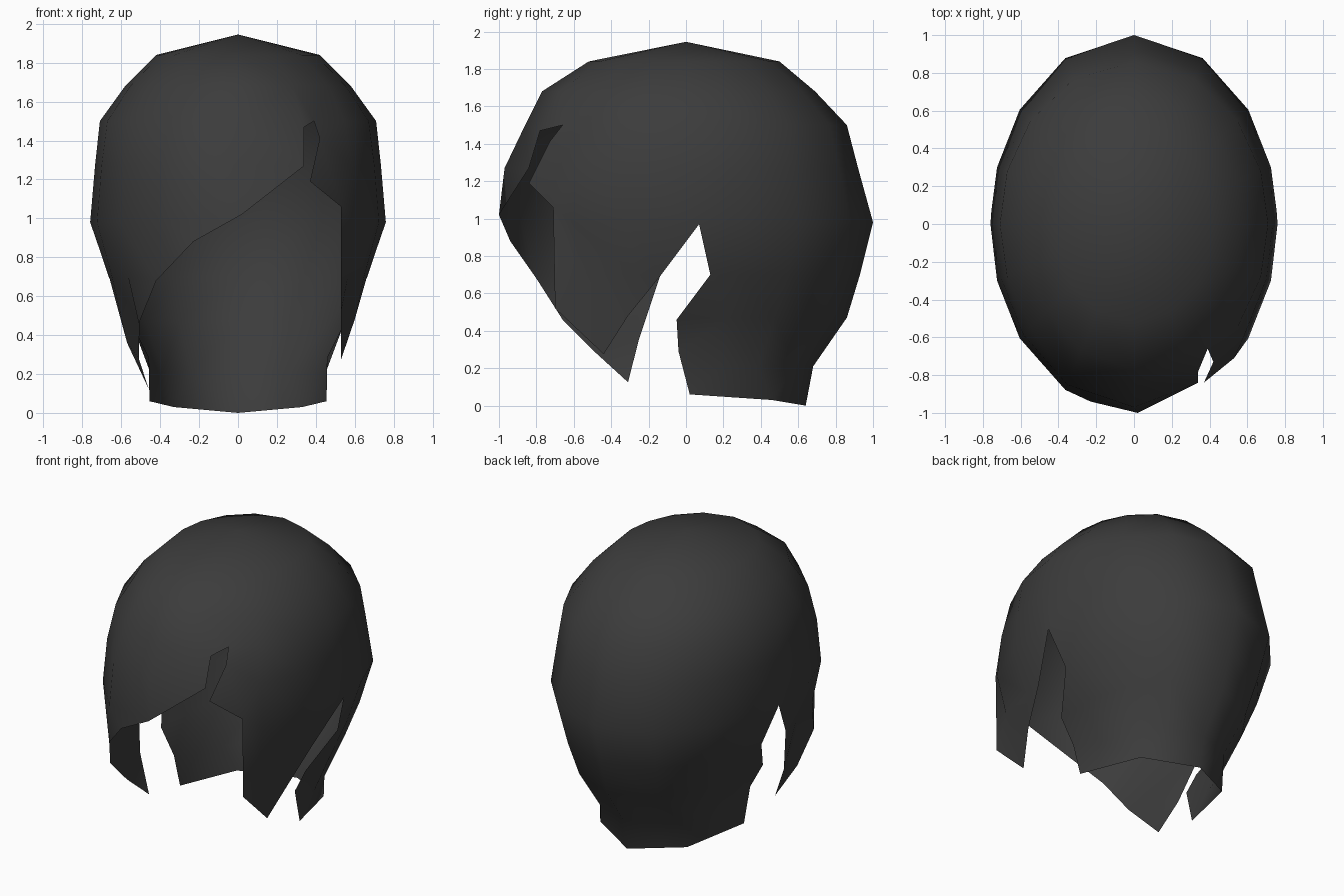
import bpy, bmesh, math
from mathutils import Vector
from mathutils.geometry import delaunay_2d_cdt

if "Cube" in bpy.data.objects:
    bpy.data.objects.remove(bpy.data.objects["Cube"])

# Dark hair colour
mat = bpy.data.materials.new("charcoal hair")
mat.diffuse_color = (0.045, 0.045, 0.045, 1)
mat.use_nodes = True
mat.node_tree.nodes["Principled BSDF"].inputs["Base Color"].default_value = mat.diffuse_color

# Scalp rings: height, half width, reach to the front, reach to the back
RINGS = [(1.84, .42, .52, .50), (1.68, .58, .77, .69), (1.5, .71, .86, .86),
         (1.27, .735, .97, .92), (.98, .76, 1.0, 1.0), (.7, .67, 1.05, .93),
         (.47, .57, 1.1, .86), (.21, .47, .9, .68)]
COLS = 16

# Hem line, from the left nape round the face to the right nape
NAPE = [(.33, .46, .03), (.455, .02, .06), (.46, -.04, .29),
        (.55, -.05, .46), (.665, .13, .7), (.755, .07, .97)]
LEFT_LOCK = [(-.66, -.14, .69), (-.57, -.25, .36), (-.46, -.31, .125), (-.51, -.48, .28)]
FRINGE = [(-.51, -.66, .46), (-.42, -.80, .68), (-.23, -.94, .88), (.02, -1, 1.02),
          (.34, -.84, 1.27), (.34, -.78, 1.47), (.39, -.66, 1.5), (.42, -.73, 1.41),
          (.37, -.84, 1.19), (.53, -.71, 1.06)]
RIGHT_LOCK = [(.53, -.70, .52), (.53, -.44, .275), (.60, -.31, .48), (.66, -.14, .69)]
hem = ([(0, .64, 0)] + [(-x, y, z) for x, y, z in NAPE] + LEFT_LOCK + FRINGE
       + RIGHT_LOCK + NAPE[::-1] + [(0, .64, 0)])


def ring_point(angle, ring):
    """Point on an egg-shaped ring; angle 0 faces the front."""
    z, w, front, back = ring
    s, c = math.sin(angle), math.cos(angle)
    r = 1 / math.hypot(s / w, c / (front if c > 0 else back))
    return Vector((r * s, -r * c, z))


def edge_distance(p, a, b):
    t = max(0, min(1, (p - a).dot(b - a) / max((b - a).length_squared, 1e-9)))
    return (p - a - (b - a) * t).length


# Unroll the outline to (angle, height)
flat, solid = [], []
for i, (x, y, z) in enumerate(hem):
    a = math.atan2(x, -y)
    if i == 0:
        a = -math.pi
    elif i == len(hem) - 1:
        a = math.pi
    flat.append(Vector((a, z)))
    solid.append(Vector((x, y, z)))
hem_flat = list(flat)


def add_ring_point(angle, ring):
    flat.append(Vector((angle, ring[0])))
    solid.append(ring_point(angle, ring))


for ring in RINGS[::-1]:
    add_ring_point(math.pi, ring)
for k in range(COLS - 1, 0, -1):
    add_ring_point(-math.pi + k * math.tau / COLS, RINGS[0])
for ring in RINGS:
    add_ring_point(-math.pi, ring)
n = len(flat)
outline = [(i, (i + 1) % n) for i in range(n)]

# Inner ring points, kept clear of the hem
for ring in RINGS[1:]:
    for k in range(1, COLS):
        a = -math.pi + k * math.tau / COLS
        p = Vector((a, ring[0]))
        if min(edge_distance(p, u, v) for u, v in zip(hem_flat, hem_flat[1:])) > .07:
            add_ring_point(a, ring)

# Triangulate inside the outline and wrap back round the head
_, _, faces, origin, _, _ = delaunay_2d_cdt(flat, outline, [], 1, 1e-5)
bm = bmesh.new()
verts = [bm.verts.new(solid[o[0]]) for o in origin]
for f in faces:
    bm.faces.new([verts[i] for i in f])
bmesh.ops.delete(bm, geom=[v for v in bm.verts if not v.link_faces], context='VERTS')
bmesh.ops.remove_doubles(bm, verts=bm.verts, dist=.002)

# Crown cap
apex = bm.verts.new((0, 0, 1.945))
top = RINGS[0][0]
for e in [e for e in bm.edges if e.is_boundary and all(abs(v.co.z - top) < .001 for v in e.verts)]:
    bm.faces.new((e.verts[0], e.verts[1], apex))
bmesh.ops.recalc_face_normals(bm, faces=bm.faces)
bm.faces.ensure_lookup_table()
if next(f for f in bm.faces if apex in f.verts).normal.z < 0:
    bmesh.ops.reverse_faces(bm, faces=bm.faces)
for f in bm.faces:
    f.smooth = True

mesh = bpy.data.meshes.new("hair_shell")
bm.to_mesh(mesh)
bm.free()
mesh.materials.append(mat)
bpy.context.collection.objects.link(bpy.data.objects.new("hair_shell", mesh))
